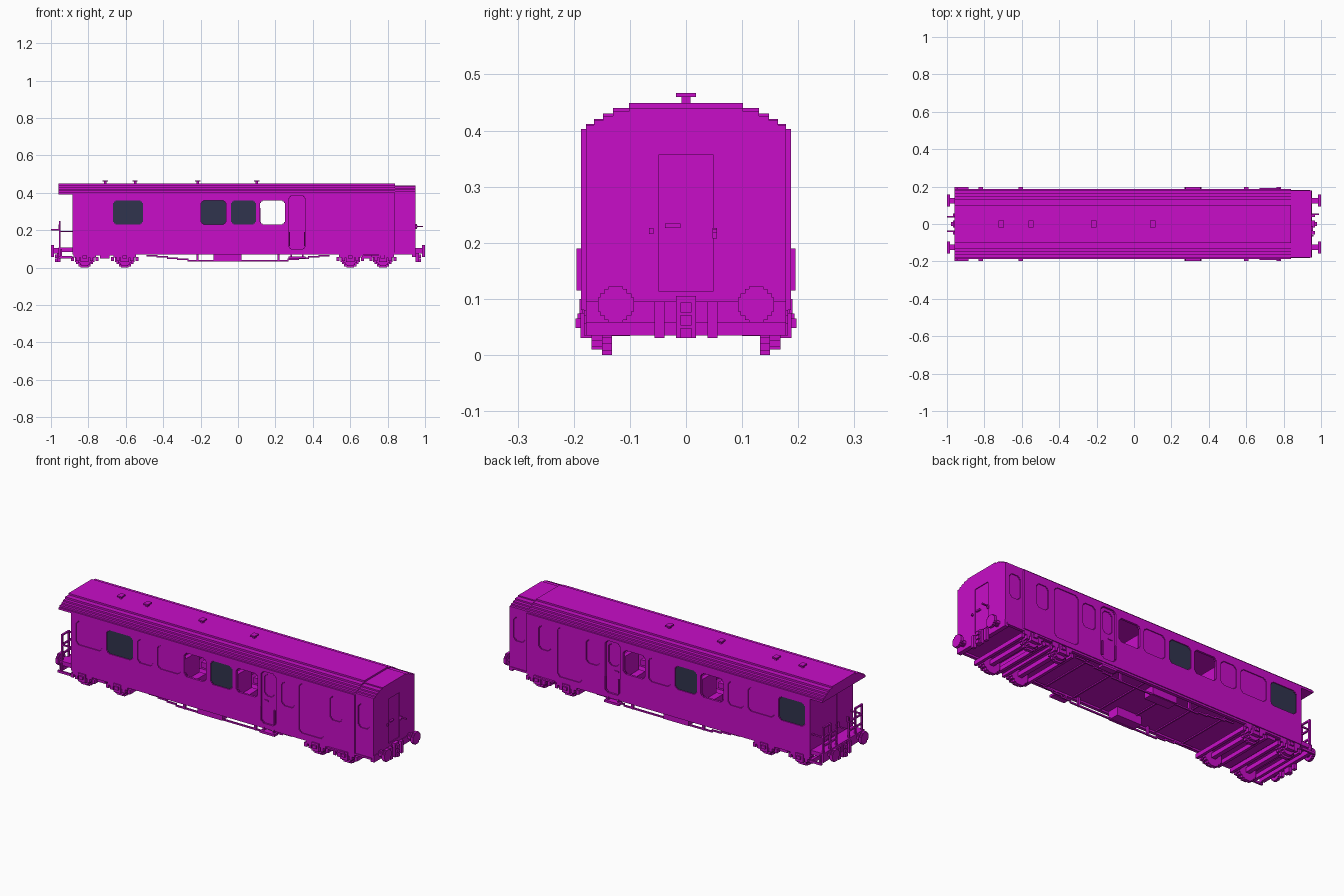
import bpy
import bmesh
from mathutils import Matrix, Vector

cube = bpy.data.objects.get("Cube")
if cube:
    bpy.data.objects.remove(cube)


def material(name, color):
    m = bpy.data.materials.new(name)
    m.use_nodes = True
    m.diffuse_color = color
    m.node_tree.nodes["Principled BSDF"].inputs["Base Color"].default_value = color
    return m


magenta = material("magenta paint", (0.58, 0.004, 0.58, 1))
dark = material("dark glass", (0.03, 0.034, 0.075, 1))


def build(name, boxes, mat=magenta):
    """One object from boxes given as (x0, x1, y0, y1, z0, z1)."""
    bm = bmesh.new()
    for b in boxes:
        lo, hi = Vector(b[0::2]), Vector(b[1::2])
        size = Matrix.Diagonal((*(hi - lo), 1))
        bmesh.ops.create_cube(bm, size=1, matrix=Matrix.Translation((lo + hi) / 2) @ size)
    mesh = bpy.data.meshes.new(name)
    bm.to_mesh(mesh)
    bm.free()
    mesh.materials.append(mat)
    obj = bpy.data.objects.new(name, mesh)
    bpy.context.collection.objects.link(obj)
    return obj


def both(boxes):
    """Add the copy of each box on the other side of y = 0."""
    return boxes + [(a, b, -d, -c, e, f) for a, b, c, d, e, f in boxes]


def steps(r):
    """Half sizes of the overlapping blocks that make a stepped disc."""
    return [(r, r * .4), (r * .87, r * .62), (r * .62, r * .87), (r * .4, r)]


def stepped_roof(name, x0, x1, profile, base):
    """Extruded stepped arch; profile is (half width, top) from eave to ridge."""
    bm = bmesh.new()
    right, z = [], base
    for y, top in profile:
        right += [(y, z), (y, top)]
        z = top
    outline = right + [(-y, z) for y, z in reversed(right)]
    face = bm.faces.new([bm.verts.new((x0, y, z)) for y, z in outline])
    ext = bmesh.ops.extrude_face_region(bm, geom=[face])
    moved = [v for v in ext["geom"] if isinstance(v, bmesh.types.BMVert)]
    bmesh.ops.translate(bm, verts=moved, vec=(x1 - x0, 0, 0))
    bmesh.ops.recalc_face_normals(bm, faces=bm.faces)
    mesh = bpy.data.meshes.new(name)
    bm.to_mesh(mesh)
    bm.free()
    mesh.materials.append(magenta)
    bpy.context.collection.objects.link(bpy.data.objects.new(name, mesh))


def wall(name, side, x0, x1, outer, z0, z1, openings):
    """Side wall with recessed panes; opening = (x0, x1, z0, z1, fill)."""
    solid, panes, glass = [], [], []

    def put(group, a, b, c, d, depth=0, thick=.012):
        ys = sorted((side * (outer - depth), side * (outer - depth - thick)))
        group.append((a, b, *ys, c, d))

    x = x0
    for a, b, c, d, fill in openings:
        put(solid, x, a, z0, z1)
        put(solid, a, b, z0, c)
        put(solid, a, b, d, z1)
        for k, s in ((.014, .006), (.006, .014)):      # stepped corners
            for p in ((a, a + k), (b - k, b)):
                put(solid, *p, c, c + s)
                put(solid, *p, d - s, d)
        if fill != "open":
            put(glass if fill == "dark" else panes, a, b, c, d, .005, .005)
        x = b
    put(solid, x, x1, z0, z1)
    build(name, solid)
    build(name + "_panes", panes)
    if glass:
        build(name + "_dark_panes", glass, dark)


# Side walls
spans = [(-.855, -.695), (-.668, -.508), (-.481, -.385), (-.358, -.219),
         (-.198, -.064), (-.037, .096), (.118, .251)]
fills = {-1: ["", "dark", "", "", "open", "dark", "open"],
         1: ["dark", "", "", "open", "dark", "", "open"]}
for side, label in ((-1, "front"), (1, "back")):
    holes = [(*s, .23, .36, f) for s, f in zip(spans, fills[side])]
    holes += [(.27, .361, .1, .385, "open"), (.396, .476, .23, .36, ""),
              (.503, .652, .108, .38, ""), (.69, .765, .23, .36, "")]
    wall(label + "_side_wall", side, -.885, .84, .187, .08, .40, holes)
    wall(label + "_cab_wall", side, .84, .95, .178, .08, .41,
         [(.856, .925, .23, .36, "")])
    # Entrance door set back in its frame
    wall(label + "_entrance_door", side, .27, .361, .177, .1, .385,
         [(.285, .346, .25, .37, "")])
build("door_handles", both([(.285, .31, .172, .181, .22, .228),
                            (.272, .278, .187, .195, .115, .19),
                            (.353, .359, .187, .195, .115, .19)]))

# Roof with overhang, and the slightly lower cab roof
arch = [(.187, .403), (.178, .412), (.164, .421), (.148, .43), (.13, .44), (.102, .449)]
stepped_roof("main_roof", -.96, .84, arch, .392)
stepped_roof("cab_roof", .84, .95, [(.178, .41), (.164, .418), (.148, .426),
                                    (.13, .434), (.102, .44)], .40)
build("roof_vents", [b for x in (-.71, -.55, -.215, .1) for b in (
    (x - .006, x + .006, -.008, .008, .445, .461),
    (x - .014, x + .014, -.018, .018, .46, .467))])

# Ends with recessed gangway doors
for name, a, b, door in (("rear_end", -.885, -.873, (-.882, -.874)),
                         ("cab_end", .938, .95, (.94, .946))):
    w = .178
    build(name + "_wall", both([(a, b, .048, w, .08, .405)])
          + [(a, b, -.048, .048, .357, .405), (a, b, -.048, .048, .08, .113)])
    build(name + "_door", [(*door, -.048, .048, .113, .357)])
build("cab_end_handles", [(.945, .956, -.037, -.01, .226, .234),
                          (.95, .96, -.066, -.058, .216, .226),
                          (.95, .99, .047, .055, .218, .224),
                          (.95, .957, .047, .055, .208, .226)])
build("cab_bulkhead", [(.834, .84, -.187, .187, .08, .40)])

# Floor, sills and seats
build("floor", [(-.885, .95, -.178, .178, .08, .092)])
build("headstocks", [(.93, .953, -.178, .178, .058, .095),
                     (-.96, -.94, -.178, .178, .058, .1)])
build("floor_ribs", [(x - .004, x + .004, -.17, .17, .074, .08)
                     for x in (-.44, -.27, -.1, .07, .24, .41)]
      + both([(-.885, .94, .165, .182, .07, .08)]))
seats = []
for x in (-.37, -.21, -.05, .108, .262):
    seats += [(x - .012, x + .012, .05, .172, .092, .318),
              (x - .05, x + .05, .05, .172, .17, .2)]
build("seats", both(seats))

# Open platform with railings
build("platform", [(-.96, -.88, -.178, .178, .085, .108)])
build("platform_railing", both([
    (-.957, -.948, .163, .172, .1, .25), (-.957, -.948, .105, .114, .1, .25),
    (-.957, -.948, .05, .059, .1, .22), (-.957, -.948, .105, .172, .242, .25),
    (-.957, -.948, .05, .172, .19, .198), (-.957, -.948, .05, .172, .14, .148),
    (-.957, -.885, .165, .172, .19, .197),
    (-1, -.95, .036, .042, .2, .207), (-.96, -.95, .036, .042, .2, .23),
    (-.96, -.885, .187, .197, .05, .062), (-.95, -.942, .175, .19, .055, .1)]))

# Buffers and couplings at both ends
buffers, couplers = [], []
for s, base in ((-1, .95), (1, .94)):
    for u, v in steps(.032):
        x = sorted((s * .984, s * 1.0))
        buffers.append((*x, .125 - u, .125 + u, .09 - v, .09 + v))
    for u, v in steps(.015):
        x = sorted((s * base, s * .985))
        buffers.append((*x, .125 - u, .125 + u, .09 - v, .09 + v))
    x = sorted((s * .95, s * .968))
    couplers += [(*x, .0, .018, .03, .105), (*x, .038, .056, .03, .095)]
    x = sorted((s * .965, s * .978))
    couplers += [(*x, .0, .01, z, z + .018) for z in (.03, .053, .076)]
build("buffers", both(buffers))
build("couplings", both(couplers))

# Bogies: stepped wheels, axles, frames and axle boxes
wheels, frames = [], []
for pair in ((-.82, -.605), (.6, .775)):
    for x in pair:
        for u, v in steps(.052):
            wheels.append((x - u, x + u, .132, .15, .052 - v, .052 + v))
        for u, v in steps(.042):
            wheels.append((x - u, x + u, .15, .168, .052 - v, .052 + v))
        wheels.append((x - .012, x + .012, 0, .135, .04, .064))
        frames += [(x - .022, x + .022, .168, .188, .03, .075),
                   (x - .012, x + .012, .188, .197, .048, .065),
                   (x - .06, x + .06, .168, .182, .055, .08),
                   (x - .045, x - .028, .168, .182, .035, .06),
                   (x + .028, x + .045, .168, .182, .035, .06)]
        frames += [(x + d - .008, x + d + .008, 0, .178, .035, .058)
                   for d in (-.065, .065)]
    frames += [(pair[0] - .05, pair[1] + .05, .165, .178, .066, .085)]
    mid = sum(pair) / 2
    frames.append((mid - .025, mid + .025, 0, .172, .05, .082))
build("wheels", both(wheels))
build("bogie_frames", both(frames))

# Stepped truss rods, equipment box and door steps
truss = [(-.27, .27, .15, .158, .032, .04)]
for s in (-1, 1):
    for i in range(4):
        x = sorted((s * (.265 + .055 * i), s * (.325 + .055 * i)))
        truss.append((*x, .15, .158, .04 + .007 * i, .048 + .007 * i))
    x = sorted((s * .21, s * .222))
    truss.append((*x, .148, .16, .032, .08))
build("truss_rods", both(truss))
build("equipment_boxes", both([(-.13, .02, .1, .165, .034, .08)]))
build("door_steps", both([(.27, .36, .165, .197, .048, .06),
                          (.28, .288, .165, .185, .055, .1),
                          (.342, .35, .165, .185, .055, .1),
                          (.67, .78, .182, .193, .065, .074)]))
